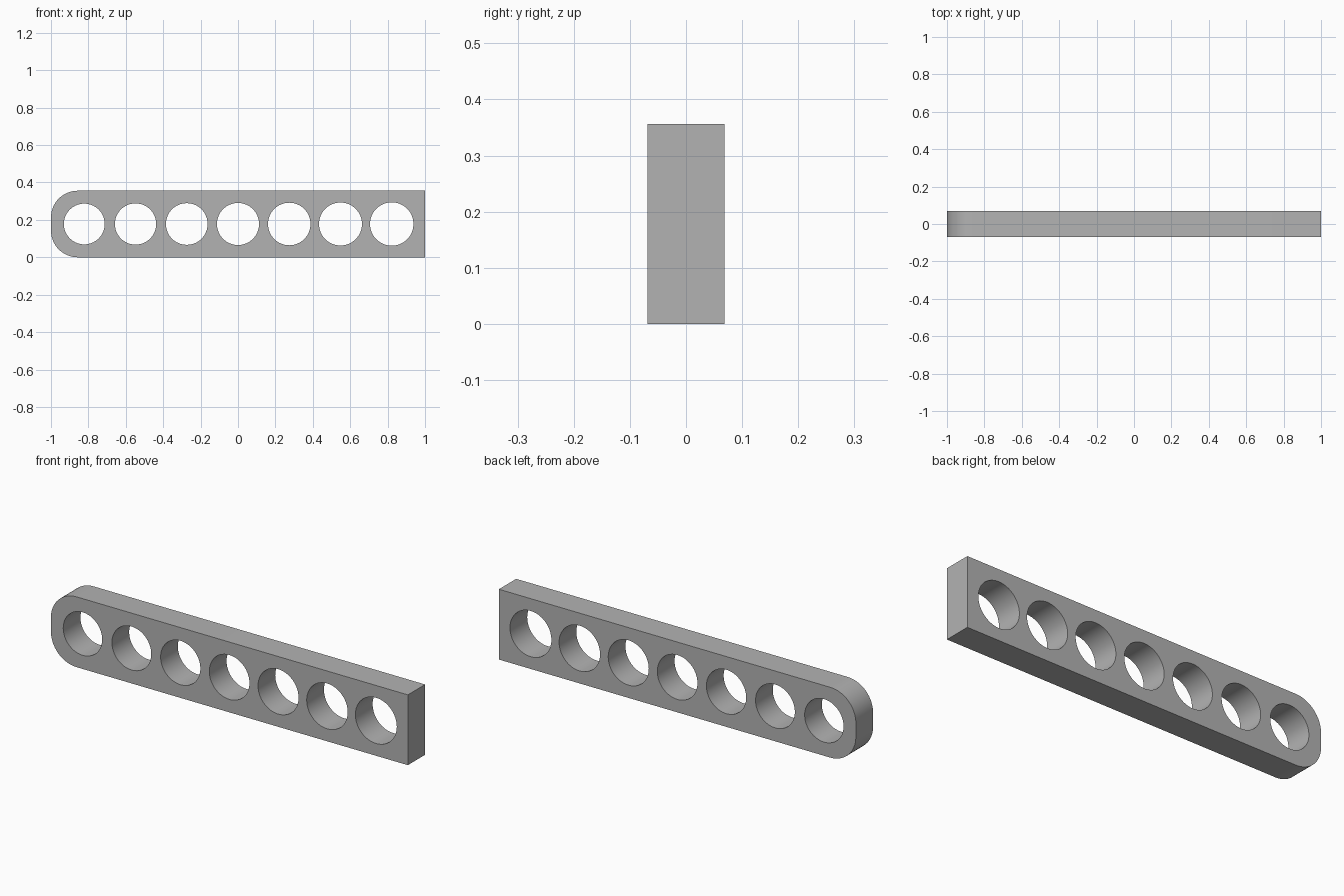
import bpy
import bmesh
from math import cos, sin, pi, radians
from mathutils import Matrix

cube = bpy.data.objects.get("Cube")
if cube:
    bpy.data.objects.remove(cube, do_unlink=True)

HEIGHT, DEPTH, CORNER = 0.356, 0.138, 0.143
HOLES, PITCH = 7, 0.274

grey = bpy.data.materials.new("plain grey")
grey.use_nodes = True
colour = (0.45, 0.45, 0.45, 1)
grey.diffuse_color = colour
grey.node_tree.nodes["Principled BSDF"].inputs["Base Color"].default_value = colour


def add_object(name, bm):
    mesh = bpy.data.meshes.new(name)
    bm.to_mesh(mesh)
    bm.free()
    mesh.materials.append(grey)
    obj = bpy.data.objects.new(name, mesh)
    bpy.context.collection.objects.link(obj)
    return obj


# Bar: square at the left end, rounded corners at the right end
def corner_arc(z, start, steps=16):
    angles = [start + pi / 2 * i / steps for i in range(steps + 1)]
    return [(-1 + CORNER + CORNER * cos(a), z + CORNER * sin(a)) for a in angles]


outline = [(1, 0), (1, HEIGHT)]
outline += corner_arc(HEIGHT - CORNER, pi / 2) + corner_arc(CORNER, pi)
bm = bmesh.new()
face = bm.faces.new([bm.verts.new((x, -DEPTH / 2, z)) for x, z in outline])
extruded = bmesh.ops.extrude_face_region(bm, geom=[face], use_keep_orig=True)
back = [v for v in extruded["geom"] if isinstance(v, bmesh.types.BMVert)]
bmesh.ops.translate(bm, verts=back, vec=(0, DEPTH, 0))
bmesh.ops.recalc_face_normals(bm, faces=bm.faces)
bar = add_object("perforated_bar", bm)

# Row of through holes, widening slightly towards the square end
bm = bmesh.new()
for i in range(HOLES):
    x = (i - (HOLES - 1) / 2) * PITCH
    radius = 0.109 + 0.007 * i / (HOLES - 1)
    place = Matrix.Translation((x, 0, HEIGHT / 2)) @ Matrix.Rotation(pi / 2, 4, "X")
    bmesh.ops.create_cone(bm, cap_ends=True, segments=64, radius1=radius,
                          radius2=radius, depth=DEPTH * 2, matrix=place)
cutter = add_object("hole_cutter", bm)

bpy.ops.object.select_all(action="DESELECT")
bpy.context.view_layer.objects.active = bar
bar.select_set(True)
cut = bar.modifiers.new("holes", "BOOLEAN")
cut.operation = "DIFFERENCE"
cut.solver = "EXACT"
cut.object = cutter
bpy.ops.object.modifier_apply(modifier=cut.name)
bpy.data.objects.remove(cutter, do_unlink=True)
bpy.ops.object.shade_smooth_by_angle(angle=radians(30))
